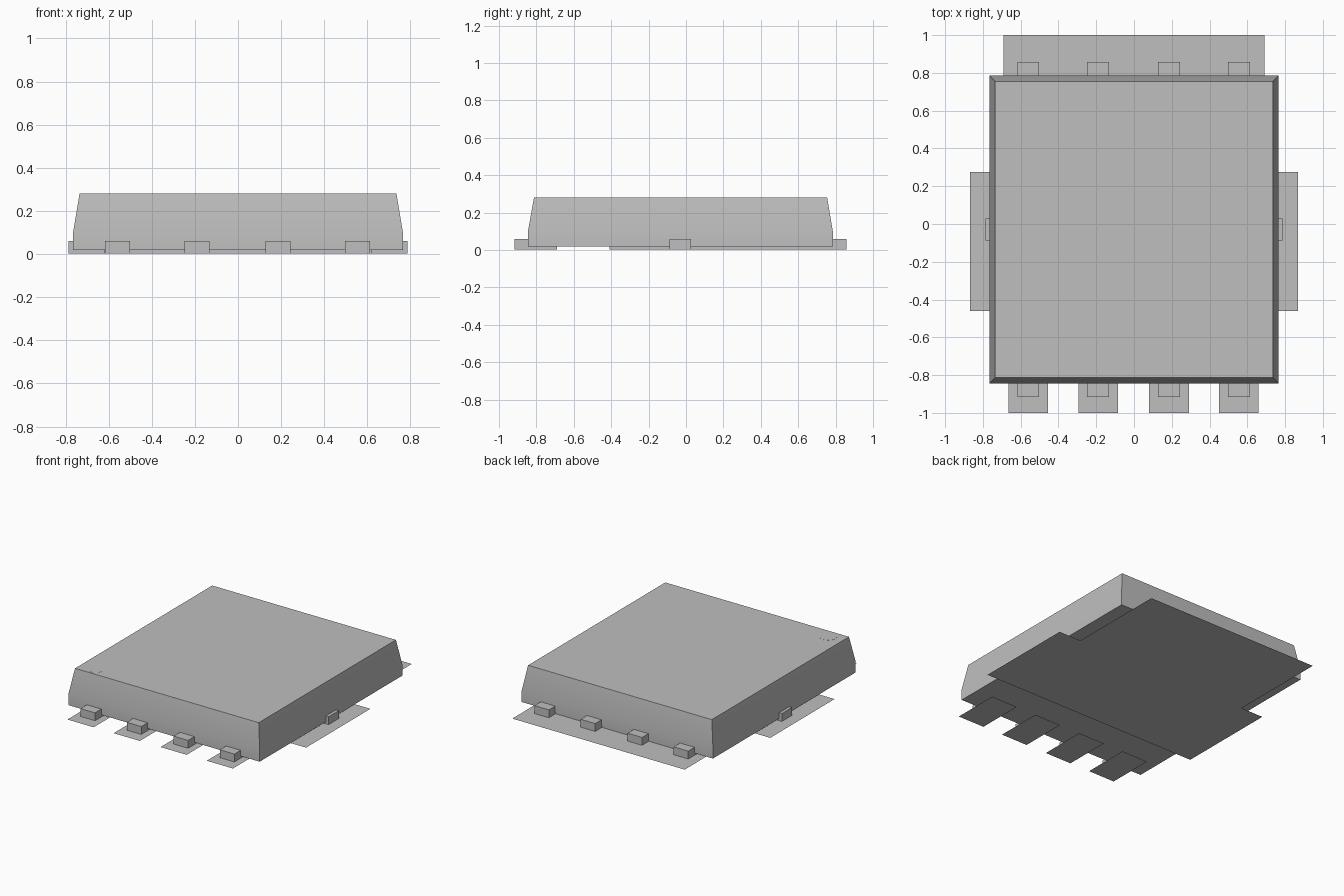
import bpy
import bmesh
import math

cube = bpy.data.objects.get("Cube")
if cube:
    bpy.data.objects.remove(cube, do_unlink=True)

grey = bpy.data.materials.new("plain grey")
grey.use_nodes = True
GREY = (0.52, 0.52, 0.52, 1)
grey.diffuse_color = GREY
grey.node_tree.nodes["Principled BSDF"].inputs["Base Color"].default_value = GREY


def finish(name, bm):
    mesh = bpy.data.meshes.new(name)
    bm.to_mesh(mesh)
    bm.free()
    mesh.materials.append(grey)
    obj = bpy.data.objects.new(name, mesh)
    bpy.context.collection.objects.link(obj)
    return obj


def loft(name, rings):
    """Stack rectangles (x half width, y min, y max, z) into a closed solid."""
    bm = bmesh.new()
    loops = []
    for hx, y0, y1, z in rings:
        corners = ((-hx, y0), (hx, y0), (hx, y1), (-hx, y1))
        loops.append([bm.verts.new((x, y, z)) for x, y in corners])
    bm.faces.new(loops[0][::-1])
    bm.faces.new(loops[-1])
    for low, high in zip(loops, loops[1:]):
        for i in range(4):
            j = (i + 1) % 4
            bm.faces.new((low[i], low[j], high[j], high[i]))
    return finish(name, bm)


def block(name, x, half, y0, y1, z0=0.003, z1=0.06):
    obj = loft(name, [(half, y0, y1, z0), (half, y0, y1, z1)])
    obj.location.x = x
    return obj


def sheet(name, outline):
    """Flat land lying on the ground."""
    bm = bmesh.new()
    bm.faces.new([bm.verts.new((x, y, 0)) for x, y in outline])
    return finish(name, bm)


# Moulded body: straight lower band, tapered upper sides
body = loft("body", [
    (0.765, -0.845, 0.785, 0.018),
    (0.765, -0.845, 0.785, 0.1),
    (0.735, -0.813, 0.755, 0.28),
])
bpy.ops.object.select_all(action="DESELECT")
body.select_set(True)
bpy.context.view_layer.objects.active = body
bpy.ops.object.shade_smooth_by_angle(angle=math.radians(30))

# Corner marker, nearly flush with the top
bm = bmesh.new()
bmesh.ops.create_cone(bm, cap_ends=True, segments=32,
                      radius1=0.06, radius2=0.06, depth=0.01)
marker = finish("corner_marker", bm)
marker.location = (-0.62, -0.74, 0.2755)

# Terminals and front lands
for i, x in enumerate((-0.56, -0.19, 0.185, 0.555), 1):
    block(f"front_terminal_{i}", x, 0.058, -0.917, -0.69)
    block(f"back_terminal_{i}", x, 0.058, 0.7, 0.857)
    sheet(f"front_land_{i}", [(x - 0.105, -1), (x + 0.105, -1),
                              (x + 0.105, -0.66), (x - 0.105, -0.66)])

# Exposed metal plate and its side tie bars
block("metal_plate", 0, 0.62, -0.41, 0.78)
block("side_tie_bar", 0, 0.787, -0.088, 0.028)

# Large stepped land under the plate
right_half = [(0.867, -0.46), (0.867, 0.275), (0.69, 0.275), (0.69, 1)]
sheet("large_land", right_half + [(-x, y) for x, y in reversed(right_half)])
